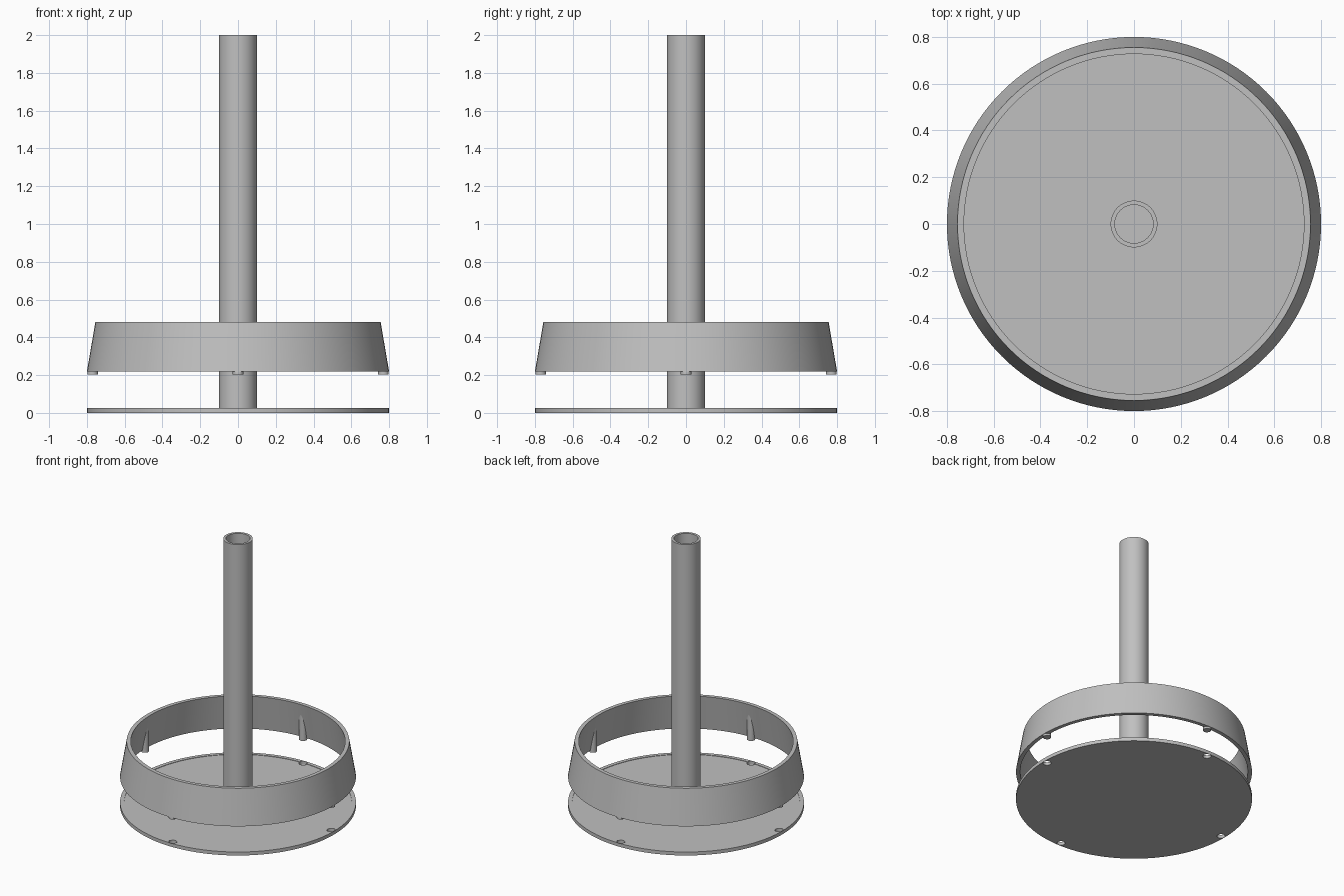
import bpy
import bmesh
import math

cube = bpy.data.objects.get("Cube")
if cube:
    bpy.data.objects.remove(cube, do_unlink=True)

grey = bpy.data.materials.new("plain grey")
grey.use_nodes = True
colour = (0.53, 0.53, 0.53, 1)
grey.diffuse_color = colour
grey.node_tree.nodes["Principled BSDF"].inputs["Base Color"].default_value = colour

PIN_RADIUS, PIN_ORBIT = 0.028, 0.77
RING_BOTTOM, RING_TOP = 0.218, 0.482
PLATE_TOP = 0.026


def finish(name, bm):
    bmesh.ops.remove_doubles(bm, verts=bm.verts, dist=1e-5)
    bmesh.ops.recalc_face_normals(bm, faces=bm.faces)
    mesh = bpy.data.meshes.new(name)
    bm.to_mesh(mesh)
    bm.free()
    mesh.materials.append(grey)
    obj = bpy.data.objects.new(name, mesh)
    bpy.context.collection.objects.link(obj)
    return obj


def lathe(name, profile, closed, steps=128):
    """Turn an (radius, height) profile around the z axis."""
    bm = bmesh.new()
    verts = [bm.verts.new((r, 0, z)) for r, z in profile]
    pairs = list(zip(verts, verts[1:] + verts[:1]))
    edges = [bm.edges.new(p) for p in (pairs if closed else pairs[:-1])]
    bmesh.ops.spin(bm, geom=verts + edges, cent=(0, 0, 0), axis=(0, 0, 1),
                   angle=math.tau, steps=steps, use_merge=True)
    return finish(name, bm)


def smooth(obj):
    bpy.ops.object.select_all(action="DESELECT")
    obj.select_set(True)
    bpy.context.view_layer.objects.active = obj
    bpy.ops.object.shade_smooth_by_angle(angle=math.radians(30))


def pin(name, turn, low, high):
    """Upright cylinder on the pin circle; high maps a radius to a top height."""
    bm = bmesh.new()
    bmesh.ops.create_cone(bm, cap_ends=True, segments=32, radius1=PIN_RADIUS,
                          radius2=PIN_RADIUS, depth=2)
    for v in bm.verts:
        v.co.x += PIN_ORBIT
        v.co.z = high(v.co.xy.length) if v.co.z > 0 else low
        x, y = v.co.xy
        v.co.x = x * math.cos(turn) - y * math.sin(turn)
        v.co.y = x * math.sin(turn) + y * math.cos(turn)
    return finish(name, bm)


# Open centre post
smooth(lathe("post", [(0.1, PLATE_TOP - 0.004), (0.1, 2), (0.082, 2),
                      (0.082, PLATE_TOP - 0.004)], True))

# Tapered ring
smooth(lathe("tapered_ring", [(0.8, RING_BOTTOM), (0.755, RING_TOP),
                              (0.727, RING_TOP), (0.772, RING_BOTTOM)], True))

# Base plate with a shallow rim
plate = lathe("base_plate", [(0, 0), (0.8, 0), (0.8, PLATE_TOP), (0.772, PLATE_TOP),
                             (0.772, PLATE_TOP - 0.003), (0, PLATE_TOP - 0.003)], False)


# Pin tops slope to stay buried in the middle of the ring wall
def wall_height(radius):
    slope = (RING_TOP - RING_BOTTOM) / 0.045
    return RING_BOTTOM + 0.002 + max(0, (0.786 - radius) * slope)


# Locating pins and the matching holes in the plate
for i, side in enumerate(("left", "back", "right", "front")):
    turn = i * math.pi / 2
    smooth(pin(side + "_pin", turn, 0.203, wall_height))
    cutter = pin(side + "_hole_cutter", turn, -0.1, lambda r: 0.1)
    cutter.hide_render = True
    cut = plate.modifiers.new(side + "_hole", "BOOLEAN")
    cut.operation = "DIFFERENCE"
    cut.solver = "EXACT"
    cut.object = cutter
    bpy.context.view_layer.objects.active = plate
    bpy.ops.object.modifier_apply(modifier=cut.name)
    bpy.data.objects.remove(cutter, do_unlink=True)
smooth(plate)
